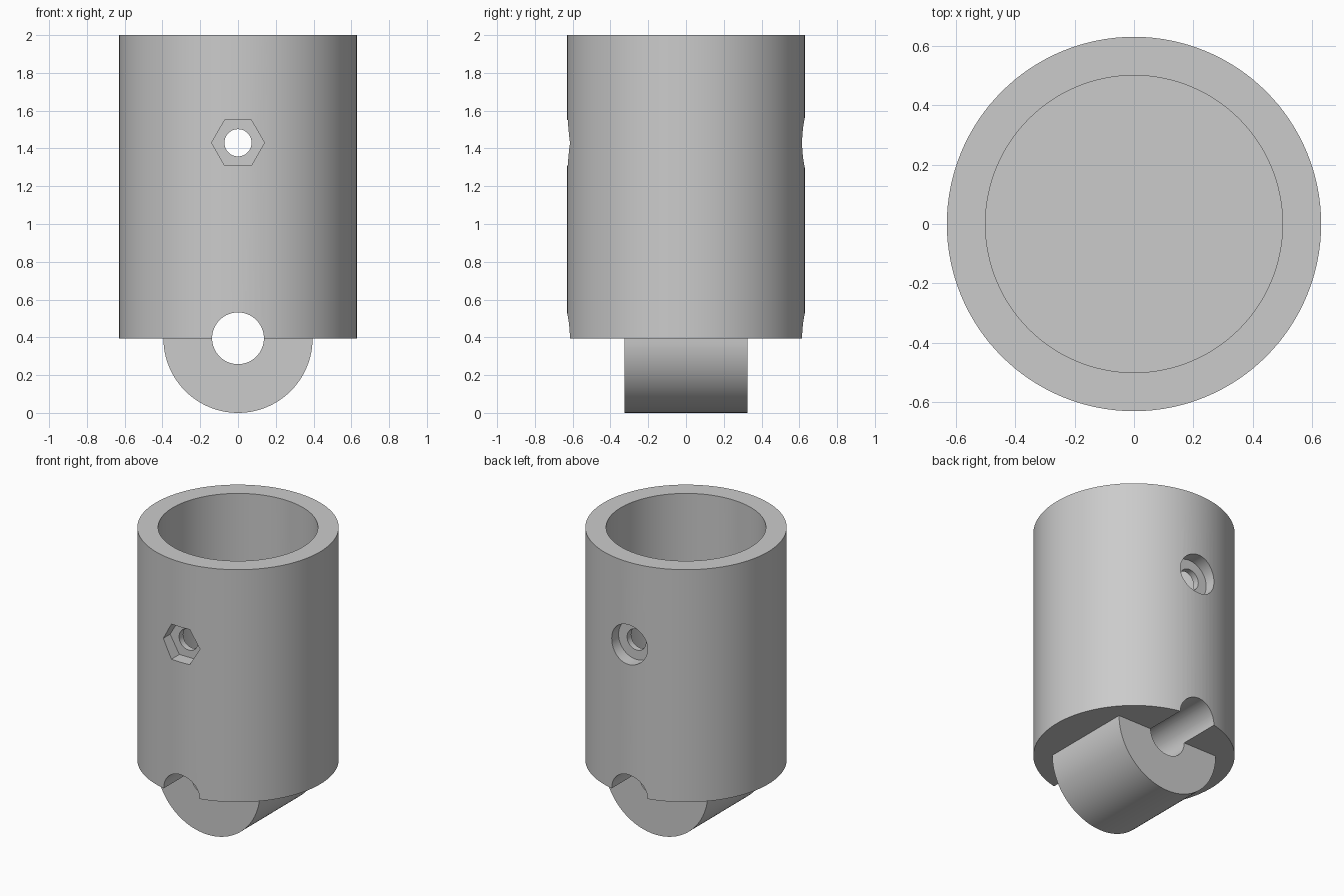
import bpy
from math import pi, radians

if "Cube" in bpy.data.objects:
    bpy.data.objects.remove(bpy.data.objects["Cube"], do_unlink=True)

grey = bpy.data.materials.new("plain_grey")
grey.use_nodes = True
COLOUR = (0.6, 0.6, 0.6, 1)
grey.diffuse_color = COLOUR
grey.node_tree.nodes["Principled BSDF"].inputs["Base Color"].default_value = COLOUR

RADIUS = 0.63
BASE_Z = 0.395
BOLT_Z = 1.43
FLOOR_Z = 0.8
SEAT_Y = 0.54


def cylinder(name, radius, start, end, z=None, sides=96):
    """Upright from start to end, or lying along y at height z."""
    middle = (start + end) / 2
    lying = z is not None
    bpy.ops.mesh.primitive_cylinder_add(
        vertices=sides, radius=radius, depth=end - start,
        location=(0, middle, z) if lying else (0, 0, middle),
        rotation=(pi / 2, 0, 0) if lying else (0, 0, 0))
    obj = bpy.context.object
    obj.name = name
    obj.data.materials.append(grey)
    return obj


def combine(body, tool, operation):
    mod = body.modifiers.new(tool.name, 'BOOLEAN')
    mod.operation = operation
    mod.solver = 'EXACT'
    mod.object = tool
    bpy.context.view_layer.objects.active = body
    bpy.ops.object.modifier_apply(modifier=mod.name)
    bpy.data.objects.remove(tool, do_unlink=True)


# Socket body with the rounded lug below
body = cylinder("socket_with_lug", RADIUS, BASE_Z, 2, sides=128)
combine(body, cylinder("lug", BASE_Z, -0.325, 0.325, BASE_Z), 'UNION')

# Open bore and the pivot hole through the lug
combine(body, cylinder("bore", 0.5, FLOOR_Z, 2.2, sides=128), 'DIFFERENCE')
combine(body, cylinder("pivot_hole", 0.137, -1, 1, BASE_Z, 64), 'DIFFERENCE')

# Bolt hole, hexagonal nut pocket in front, round head pocket behind
combine(body, cylinder("bolt_hole", 0.072, -1, 1, BOLT_Z, 48), 'DIFFERENCE')
nut = cylinder("nut_pocket", 0.14, -1, -SEAT_Y, BOLT_Z, 6)
nut.rotation_euler.y = pi / 6
bpy.context.view_layer.update()
combine(body, nut, 'DIFFERENCE')
combine(body, cylinder("head_pocket", 0.137, SEAT_Y, 1, BOLT_Z, 64), 'DIFFERENCE')

# Smooth walls with crisp edges
bpy.ops.object.select_all(action='DESELECT')
body.select_set(True)
bpy.context.view_layer.objects.active = body
bpy.ops.object.shade_smooth_by_angle(angle=radians(30))
